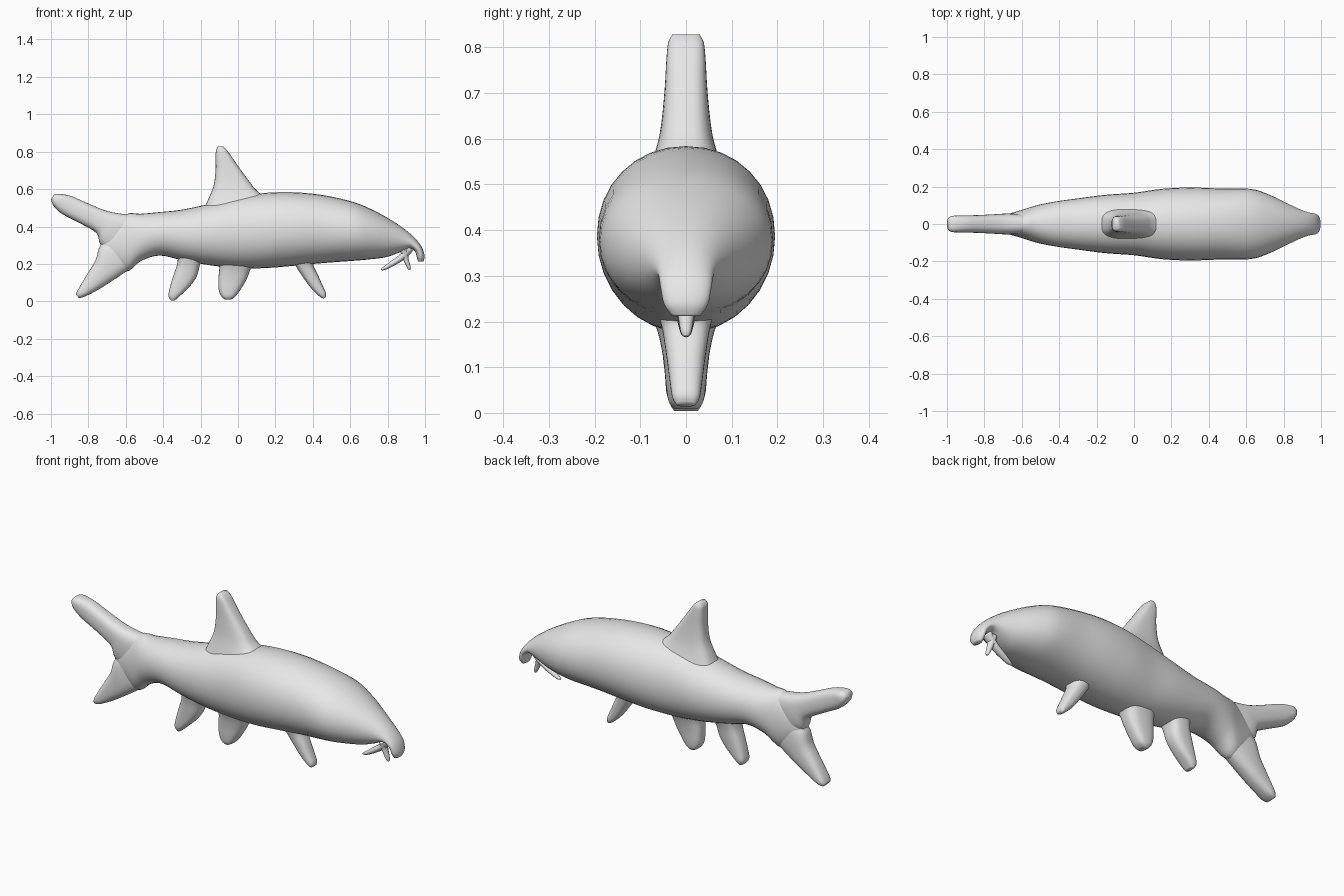
import bpy, bmesh, math

SKIN = bpy.data.materials.new("plain grey")
SKIN.diffuse_color = (0.8, 0.8, 0.8, 1)


def catmull(a, b, c, d, t):
    return tuple(0.5 * (2 * q + (r - p) * t + (2 * p - 5 * q + 4 * r - s) * t * t
                        + (3 * q - p - 3 * r + s) * t ** 3)
                 for p, q, r, s in zip(a, b, c, d))


def loft(name, rows, power=2.0, sides=32, steps=4):
    """Each row is (x1, z1, x2, z2, half width): a chord across the part and its thickness."""
    secs = []
    for i in range(len(rows) - 1):
        a, b = rows[max(i - 1, 0)], rows[i]
        c, d = rows[i + 1], rows[min(i + 2, len(rows) - 1)]
        secs += [catmull(a, b, c, d, k / steps) for k in range(steps)]
    secs.append(rows[-1])
    bm = bmesh.new()
    rings = []
    for x1, z1, x2, z2, w in secs:
        ring = []
        for k in range(sides):
            t = 2 * math.pi * k / sides
            c, s = math.cos(t), math.sin(t)
            u = math.copysign(abs(c) ** (2 / power), c)
            v = math.copysign(abs(s) ** (2 / power), s)
            ring.append(bm.verts.new(((x1 + x2) / 2 + u * (x1 - x2) / 2, v * w,
                                      (z1 + z2) / 2 + u * (z1 - z2) / 2)))
        rings.append(ring)
    for r, q in zip(rings, rings[1:]):
        for k in range(sides):
            n = (k + 1) % sides
            bm.faces.new((r[k], r[n], q[n], q[k]))
    bm.faces.new(rings[0][::-1])
    bm.faces.new(rings[-1])
    bmesh.ops.recalc_face_normals(bm, faces=bm.faces[:])
    for f in bm.faces:
        f.smooth = True
    me = bpy.data.meshes.new(name)
    bm.to_mesh(me)
    bm.free()
    me.materials.append(SKIN)
    ob = bpy.data.objects.new(name, me)
    bpy.context.collection.objects.link(ob)
    return ob


def barbel(name, points):
    """Tapered tube through (x, z, radius) points."""
    rows = []
    for i, (x, z, r) in enumerate(points):
        p, q = points[max(i - 1, 0)], points[min(i + 1, len(points) - 1)]
        dx, dz = q[0] - p[0], q[1] - p[1]
        n = math.hypot(dx, dz)
        rows.append((x - dz / n * r, z + dx / n * r, x + dz / n * r, z - dx / n * r, r * 1.3))
    return loft(name, rows, sides=12)


# Body from tail root to the down-curled snout
loft("body", [
    (-0.735, 0.32, -0.735, 0.28, 0.02),
    (-0.70, 0.38, -0.70, 0.22, 0.045),
    (-0.60, 0.465, -0.60, 0.158, 0.075),
    (-0.52, 0.468, -0.52, 0.215, 0.10),
    (-0.42, 0.477, -0.42, 0.245, 0.12),
    (-0.30, 0.49, -0.30, 0.22, 0.137),
    (-0.15, 0.522, -0.15, 0.193, 0.156),
    (0.00, 0.56, 0.00, 0.177, 0.167),
    (0.15, 0.58, 0.15, 0.178, 0.188),
    (0.30, 0.583, 0.30, 0.19, 0.195),
    (0.46, 0.567, 0.46, 0.205, 0.19),
    (0.62, 0.53, 0.62, 0.217, 0.188),
    (0.73, 0.484, 0.70, 0.224, 0.16),
    (0.83, 0.428, 0.79, 0.236, 0.115),
    (0.905, 0.375, 0.86, 0.26, 0.08),
    (0.955, 0.328, 0.91, 0.283, 0.062),
    (0.985, 0.285, 0.945, 0.268, 0.056),
    (0.998, 0.240, 0.956, 0.235, 0.048),
    (0.990, 0.212, 0.963, 0.212, 0.030),
], power=2.1)

# Forked tail: two lobes
loft("upper_tail_lobe", [
    (-0.50, 0.455, -0.65, 0.25, 0.05),
    (-0.60, 0.465, -0.733, 0.30, 0.056),
    (-0.70, 0.483, -0.757, 0.365, 0.053),
    (-0.80, 0.523, -0.85, 0.42, 0.048),
    (-0.89, 0.562, -0.945, 0.47, 0.045),
    (-0.955, 0.575, -0.988, 0.513, 0.043),
    (-0.985, 0.57, -0.999, 0.545, 0.03),
], power=2.6)
loft("lower_tail_lobe", [
    (-0.48, 0.245, -0.65, 0.36, 0.05),
    (-0.60, 0.158, -0.733, 0.305, 0.056),
    (-0.69, 0.098, -0.762, 0.22, 0.053),
    (-0.76, 0.055, -0.81, 0.14, 0.047),
    (-0.82, 0.025, -0.857, 0.06, 0.042),
    (-0.85, 0.017, -0.866, 0.035, 0.028),
], power=2.6)

# Tall back fin, flared where it meets the back
loft("dorsal_fin", [
    (-0.19, 0.48, 0.16, 0.545, 0.085),
    (-0.155, 0.555, 0.10, 0.592, 0.066),
    (-0.13, 0.62, 0.065, 0.635, 0.055),
    (-0.12, 0.70, 0.01, 0.71, 0.047),
    (-0.12, 0.77, -0.035, 0.775, 0.043),
    (-0.117, 0.81, -0.06, 0.81, 0.039),
    (-0.105, 0.828, -0.08, 0.828, 0.03),
], power=3)

# Three fins under the belly
loft("anal_fin", [
    (-0.32, 0.26, -0.18, 0.26, 0.075),
    (-0.325, 0.20, -0.205, 0.19, 0.058),
    (-0.345, 0.14, -0.222, 0.13, 0.050),
    (-0.363, 0.08, -0.262, 0.075, 0.044),
    (-0.372, 0.03, -0.315, 0.025, 0.038),
    (-0.358, 0.004, -0.338, 0.004, 0.026),
], power=2.8)
loft("pelvic_fin", [
    (-0.11, 0.24, 0.10, 0.24, 0.085),
    (-0.10, 0.18, 0.068, 0.175, 0.062),
    (-0.105, 0.12, 0.047, 0.12, 0.050),
    (-0.103, 0.06, 0.015, 0.065, 0.044),
    (-0.088, 0.025, -0.015, 0.025, 0.038),
    (-0.068, 0.009, -0.04, 0.009, 0.026),
], power=2.8)
loft("pectoral_fin", [
    (0.28, 0.25, 0.42, 0.25, 0.075),
    (0.308, 0.19, 0.402, 0.20, 0.055),
    (0.35, 0.125, 0.428, 0.14, 0.044),
    (0.395, 0.065, 0.455, 0.08, 0.036),
    (0.435, 0.027, 0.471, 0.042, 0.03),
    (0.455, 0.014, 0.468, 0.022, 0.02),
], power=2.5)

# Whiskers under the mouth
barbel("rear_barbel", [(0.92, 0.285, 0.022), (0.88, 0.24, 0.018), (0.83, 0.205, 0.015),
                       (0.785, 0.178, 0.010), (0.765, 0.170, 0.005)])
barbel("front_barbel", [(0.89, 0.275, 0.024), (0.895, 0.235, 0.016), (0.907, 0.20, 0.012),
                        (0.915, 0.178, 0.009), (0.918, 0.168, 0.005)])
